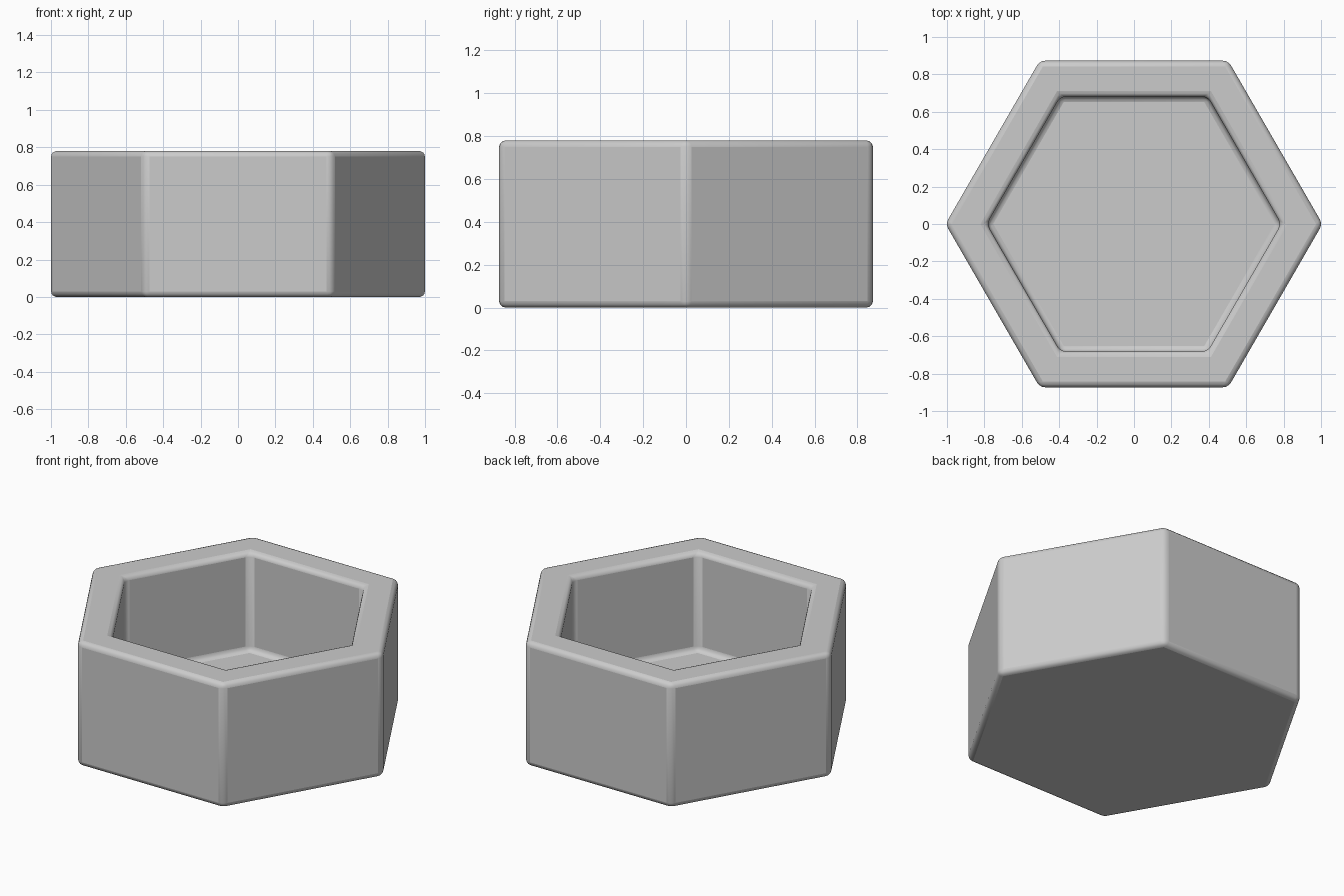
import bpy, bmesh
from math import cos, sin, pi

if "Cube" in bpy.data.objects:
    bpy.data.objects.remove(bpy.data.objects["Cube"])

SIDES = 6
OUTER, INNER = 1.008, 0.787      # corner radii before rounding
HEIGHT, FLOOR = 0.78, 0.16

bm = bmesh.new()


def ring(radius, z):
    return [bm.verts.new((radius * cos(2 * pi * i / SIDES),
                          radius * sin(2 * pi * i / SIDES), z))
            for i in range(SIDES)]


# Hexagonal pot: outer wall, rim, inner wall, closed by base and floor
rings = [ring(OUTER, 0), ring(OUTER, HEIGHT), ring(INNER, HEIGHT), ring(INNER, FLOOR)]
for a, b in zip(rings, rings[1:]):
    for i in range(SIDES):
        j = (i + 1) % SIDES
        bm.faces.new((a[i], a[j], b[j], b[i]))
bm.faces.new(rings[0][::-1])
bm.faces.new(rings[-1])

# The rim's corner-to-corner seams are flat, so merge it away from the bevel by angle
bm.normal_update()
mesh = bpy.data.meshes.new("hex_pot")
bm.to_mesh(mesh)
bm.free()
pot = bpy.data.objects.new("hex_pot", mesh)
bpy.context.collection.objects.link(pot)

# Rounded edges everywhere
bevel = pot.modifiers.new("rounded_edges", 'BEVEL')
bevel.width = 0.03
bevel.segments = 3
bevel.limit_method = 'ANGLE'
bevel.angle_limit = pi / 6

bpy.context.view_layer.objects.active = pot
pot.select_set(True)
bpy.ops.object.shade_smooth_by_angle(angle=pi / 5)
